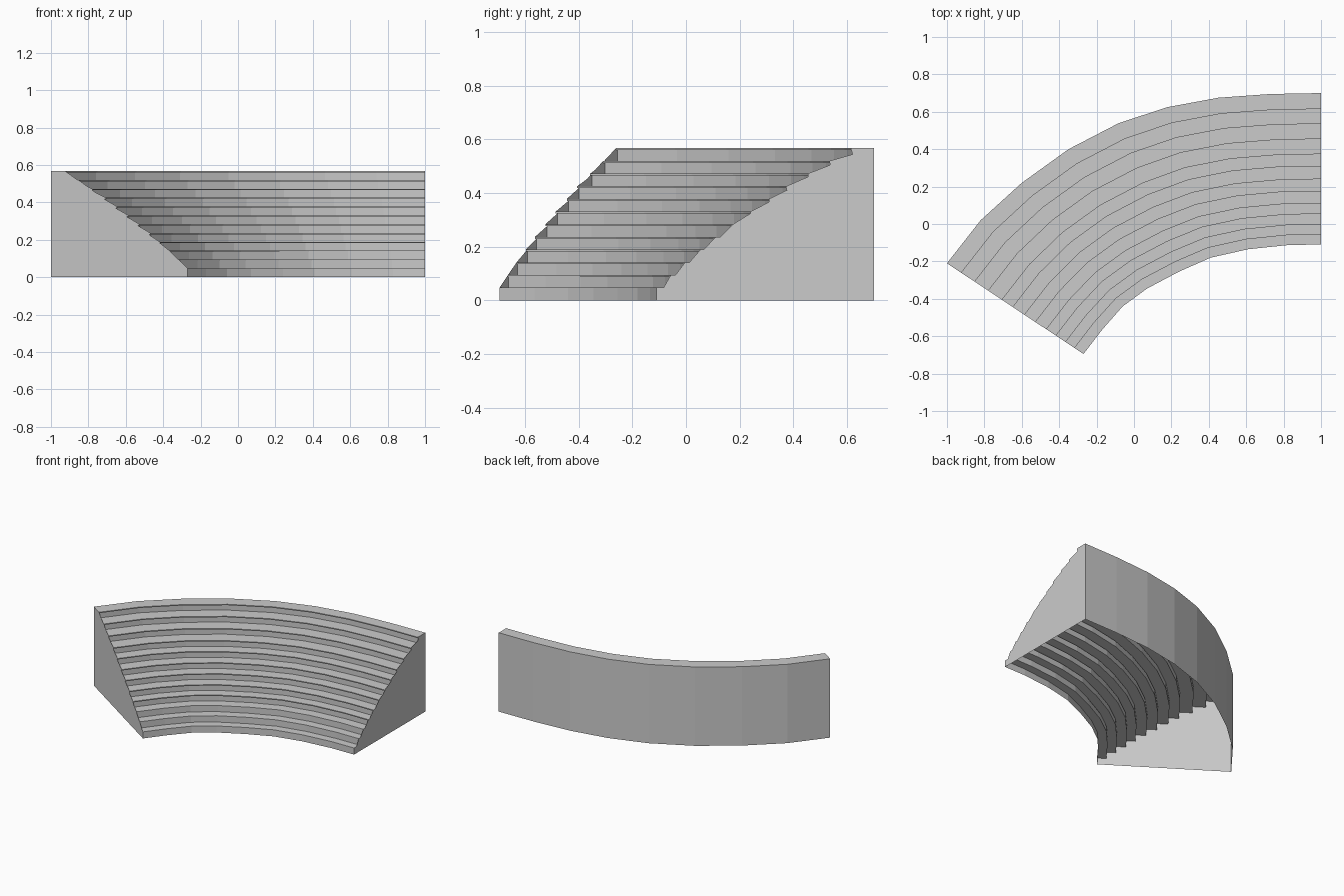
import bpy
import bmesh
from mathutils import Vector

cube = bpy.data.objects.get("Cube")
if cube:
    bpy.data.objects.remove(cube, do_unlink=True)

HEIGHT = 0.567
LIP_DROP = 0.007
LIP_REACH = 0.013

# Plan curves of the front and back edges, from the left end to the right end
inner = [(1, -.11), (.83, -.112), (.61, -.135), (.41, -.18), (.24, -.255),
         (.07, -.345), (-.06, -.44), (-.17, -.565), (-.27, -.695)]
outer = [(1, .7), (.73, .695), (.45, .675), (.18, .625), (-.08, .54),
         (-.35, .4), (-.6, .22), (-.82, .02), (-1, -.21)]

# Riser positions as a share of the depth
risers = [0, .07, .14, .215, .285, .365, .445, .53, .61, .71, .81, .908]
rise = HEIGHT / len(risers)

stone = bpy.data.materials.new("grey_stone")
stone.use_nodes = True
grey = (0.6, 0.6, 0.6, 1)
stone.diffuse_color = grey
stone.node_tree.nodes["Principled BSDF"].inputs["Base Color"].default_value = grey


def step_profile():
    """Risers and treads, each upper tread with a thin overhanging lip."""
    points = [(0, 0)]
    for k, depth in enumerate(risers):
        top = (k + 1) * rise
        if k:
            points.append((depth, k * rise))
            lip = LIP_REACH * min(1, k / 3)
            points += [(depth, top - LIP_DROP), (depth - lip, top - LIP_DROP),
                       (depth - lip, top)]
        else:
            points.append((depth, top))
    points.append((1, HEIGHT))
    return points


def station(i, profile):
    """Place a depth/height profile on one radial line of the plan."""
    a, b = Vector(inner[i]), Vector(outer[i])
    return [(*a.lerp(b, depth), z) for depth, z in profile]


def make_object(name, bm):
    mesh = bpy.data.meshes.new(name)
    bm.to_mesh(mesh)
    bm.free()
    mesh.materials.append(stone)
    obj = bpy.data.objects.new(name, mesh)
    bpy.context.collection.objects.link(obj)
    return obj


def sweep(name, profile):
    """Skin a profile along the plan curves."""
    bm = bmesh.new()
    rows = [[bm.verts.new(p) for p in station(i, profile)]
            for i in range(len(inner))]
    for r, s in zip(rows, rows[1:]):
        for j in range(len(profile) - 1):
            bm.faces.new((r[j], r[j + 1], s[j + 1], s[j]))
    return make_object(name, bm)


def end_wall(name, i, flip):
    """Close one end with the full stepped outline."""
    bm = bmesh.new()
    points = station(i, step_profile() + [(1, 0)])
    if flip:
        points.reverse()
    bm.faces.new([bm.verts.new(p) for p in points])
    bmesh.ops.triangulate(bm, faces=bm.faces[:])
    bmesh.ops.dissolve_limit(bm, angle_limit=0.01, verts=[], edges=bm.edges[:])
    return make_object(name, bm)


# Tiers and back wall, open underneath
sweep("stepped_tiers", step_profile())
sweep("back_wall", [(1, HEIGHT), (1, 0)])

# End walls
end_wall("left_end_wall", 0, True)
end_wall("right_end_wall", -1, False)
